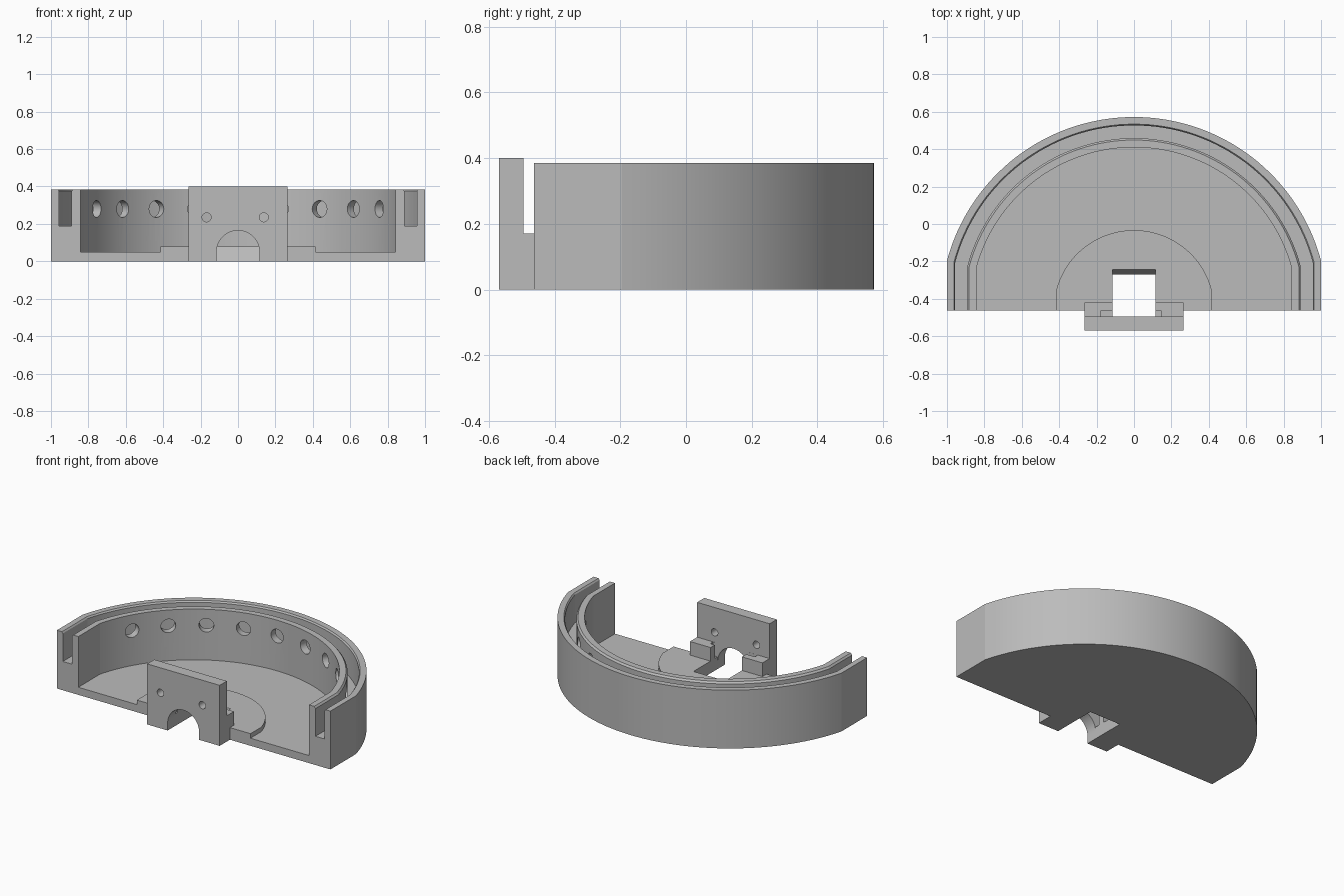
import bpy, bmesh, math
from mathutils import Matrix, Vector

cube = bpy.data.objects.get("Cube")
if cube:
    bpy.data.objects.remove(cube, do_unlink=True)

CY = -0.463   # centre line of the half-round tray
grey = bpy.data.materials.new("light_grey")
grey.use_nodes = True
COLOR = (0.5, 0.5, 0.5, 1)
grey.diffuse_color = COLOR
grey.node_tree.nodes["Principled BSDF"].inputs["Base Color"].default_value = COLOR


def finish(bm, name):
    bmesh.ops.recalc_face_normals(bm, faces=bm.faces)
    mesh = bpy.data.meshes.new(name)
    bm.to_mesh(mesh)
    bm.free()
    obj = bpy.data.objects.new(name, mesh)
    bpy.context.collection.objects.link(obj)
    mesh.materials.append(grey)
    return obj


def loft(rings, name):
    """Skin matching closed rings and cap both ends."""
    bm = bmesh.new()
    rows = [[bm.verts.new(p) for p in ring] for ring in rings]
    n = len(rows[0])
    for a, b in zip(rows, rows[1:]):
        for i in range(n):
            j = (i + 1) % n
            bm.faces.new((a[i], a[j], b[j], b[i]))
    bm.faces.new(rows[0])
    bm.faces.new(rows[-1])
    return finish(bm, name)


def box(name, x0, x1, y0, y1, z0, z1):
    base = [(x0, y0), (x1, y0), (x1, y1), (x0, y1)]
    return loft([[(x, y, z) for x, y in base] for z in (z0, z1)], name)


def half_outline(steps=64):
    """Unit half circle with straight flanks at both ends."""
    side = math.radians(15)
    pts = [(math.cos(side), 0)]
    for i in range(steps + 1):
        a = side + (math.pi - 2 * side) * i / steps
        pts.append((math.cos(a), math.sin(a)))
    return pts + [(-math.cos(side), 0)]


def half_slab(name, r, z0, z1):
    return loft([[(r * x, CY + r * y, z) for x, y in half_outline()]
                 for z in (z0, z1)], name)


def rod(name, radius, centre, direction, length):
    bm = bmesh.new()
    turn = Vector(direction).to_track_quat('Z', 'Y').to_matrix().to_4x4()
    bmesh.ops.create_cone(bm, cap_ends=True, segments=40, radius1=radius,
                          radius2=radius, depth=length,
                          matrix=Matrix.Translation(centre) @ turn)
    return finish(bm, name)


def cut(target, *cutters):
    for c in cutters:
        c.hide_render = True
        mod = target.modifiers.new("cut", 'BOOLEAN')
        mod.operation = 'DIFFERENCE'
        mod.solver = 'EXACT'
        mod.object = c
    bpy.context.view_layer.objects.active = target
    for mod in list(target.modifiers):
        bpy.ops.object.modifier_apply(modifier=mod.name)


# Double rim wall with a channel, swept around the half-round outline
section = [(0.873, 0), (1.035, 0), (1.035, 0.385), (0.997, 0.385),
           (0.99, 0.375), (0.99, 0.19), (0.922, 0.19), (0.922, 0.373),
           (0.912, 0.385), (0.873, 0.385)]
rim = loft([[(r * x, CY + r * y, z) for r, z in section]
            for x, y in half_outline()], "double_rim_wall")

# Row of holes through the inner wall only
holes = []
for k in range(-4, 5):
    a = math.radians(15 * k)
    d = Vector((math.sin(a), math.cos(a), 0))
    holes.append(rod("rim_hole_cutter", 0.045,
                     d * 0.89 + Vector((0, CY, 0.28)), d, 0.14))
cut(rim, *holes)

# Floor and raised central disc
floor = half_slab("floor", 0.873, 0, 0.05)
disc = half_slab("raised_disc", 0.43, 0.05, 0.08)

# Arched opening with a sloping back end
arch = [(-0.115, -0.1), (0.115, -0.1)]
arch += [(0.115 * math.cos(math.pi * i / 32),
          0.05 + 0.115 * math.sin(math.pi * i / 32)) for i in range(33)]
opening = loft([[(x, -0.7, z) for x, z in arch],
                [(x, -0.27 + 0.35 * z, z) for x, z in arch]],
               "arch_cutter")
shaft = [(-0.115, -0.1), (0.115, -0.1), (0.115, 0.3), (-0.115, 0.3)]
passage = loft([[(x, -0.494, z) for x, z in shaft],
                [(x, -0.27 + 0.35 * z, z) for x, z in shaft]],
               "passage_cutter")
cut(floor, passage)
cut(disc, passage)

# Front plate with arch and two screw holes
plate = box("front_plate", -0.265, 0.265, -0.57, -0.495, 0, 0.4)
screws = [rod("screw_hole_cutter", 0.024, (x, -0.53, 0.235), (0, 1, 0), 0.3)
          for x in (-0.168, 0.138)]
cut(plate, opening, *screws)

# Support blocks joining plate and floor, with a thin slot behind the plate
blocks = box("support_blocks", -0.265, 0.265, -0.495, -0.42, 0, 0.17)
slot = box("slot_cutter", -0.178, 0.148, -0.494, -0.465, 0.08, 0.3)
gap = box("gap_cutter", -0.115, 0.115, -0.6, -0.3, -0.1, 0.3)
cut(blocks, gap, slot)

# Remove helpers and shade
for obj in list(bpy.data.objects):
    if "_cutter" in obj.name:
        bpy.data.objects.remove(obj, do_unlink=True)
for obj in (rim, floor, disc, plate, blocks):
    bpy.ops.object.select_all(action='DESELECT')
    obj.select_set(True)
    bpy.context.view_layer.objects.active = obj
    bpy.ops.object.shade_smooth_by_angle(angle=math.radians(12))
